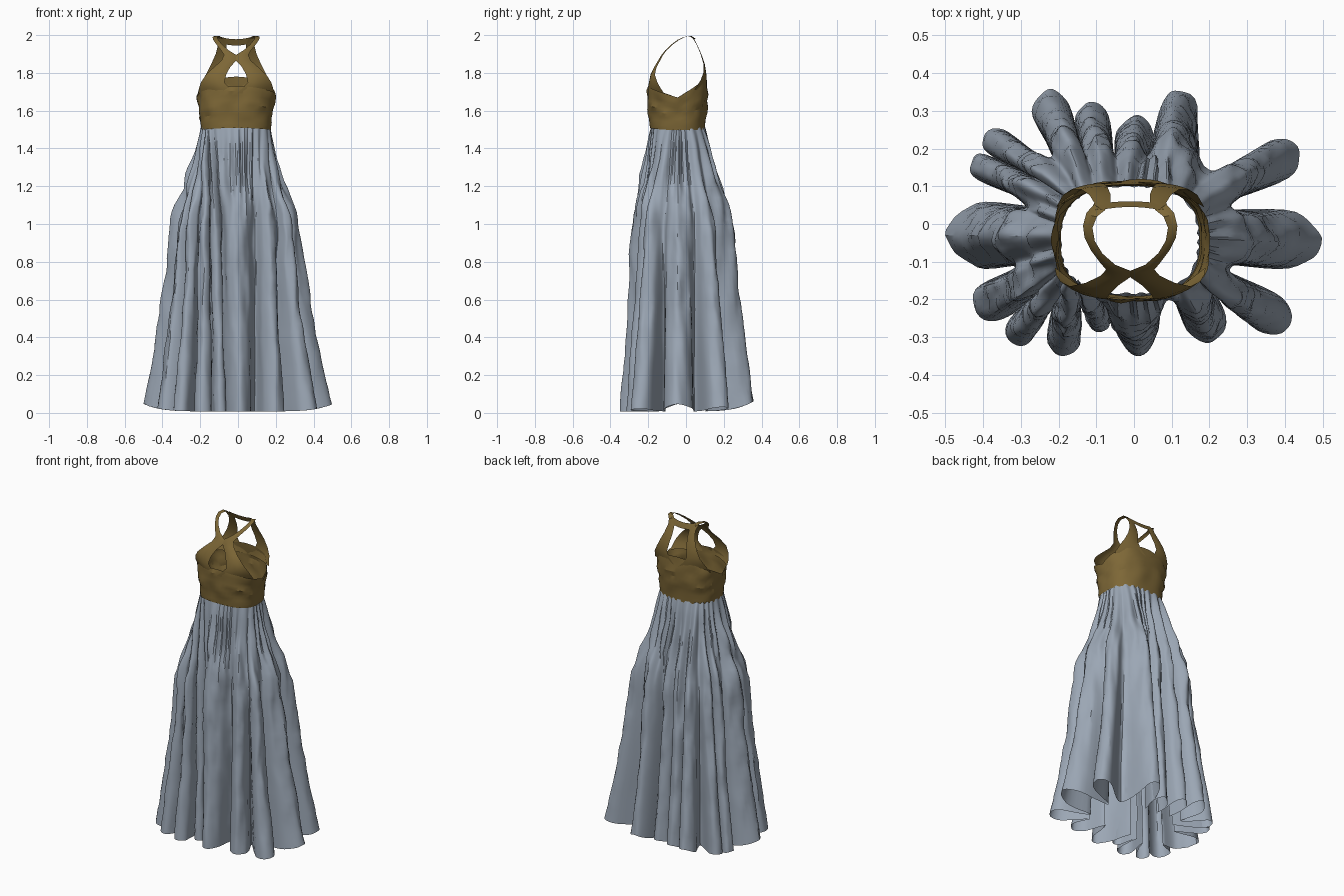
import bpy, math
from mathutils import Vector, noise

if "Cube" in bpy.data.objects:
    bpy.data.objects.remove(bpy.data.objects["Cube"])


def material(name, rgb):
    m = bpy.data.materials.new(name)
    m.diffuse_color = (*rgb, 1)
    m.use_nodes = True
    m.node_tree.nodes["Principled BSDF"].inputs["Base Color"].default_value = m.diffuse_color
    return m


fabric = material("grey blue fabric", (0.33, 0.385, 0.46))
bronze = material("bronze brown fabric", (0.205, 0.135, 0.037))


def grid(name, rows, mat, closed=False, angle=35):
    """Surface through equally long rows of points."""
    n = len(rows[0])
    verts = [tuple(p) for r in rows for p in r]
    faces = []
    for i in range(len(rows) - 1):
        for j in range(n if closed else n - 1):
            k = (j + 1) % n
            faces.append((i * n + j, i * n + k, (i + 1) * n + k, (i + 1) * n + j))
    me = bpy.data.meshes.new(name)
    me.from_pydata(verts, [], faces)
    me.materials.append(mat)
    ob = bpy.data.objects.new(name, me)
    bpy.context.collection.objects.link(ob)
    bpy.ops.object.select_all(action='DESELECT')
    ob.select_set(True)
    bpy.context.view_layer.objects.active = ob
    bpy.ops.object.shade_smooth_by_angle(angle=math.radians(angle))
    return ob


def lerp_table(table, x):
    for (x0, y0), (x1, y1) in zip(table, table[1:]):
        if x <= x1:
            return y0 + (y1 - y0) * (x - x0) / (x1 - x0)
    return table[-1][1]


def oval(a, cx, cy, rx, ry, n):
    """Point on a squared-off ellipse."""
    c, s = math.cos(a), math.sin(a)
    r = (abs(c) ** n + abs(s) ** n) ** (-1 / n)
    return cx + rx * c * r, cy + ry * s * r


# --- Skirt: hem folds as tip x, tip y, half width, following valley x, y ---
folds = [
    (0.495, -0.05, 0.075, 0.28, 0.07), (0.435, 0.195, 0.055, 0.23, 0.15),
    (0.11, 0.355, 0.05, 0.04, 0.17), (0.01, 0.29, 0.05, -0.05, 0.20),
    (-0.12, 0.325, 0.045, -0.15, 0.22), (-0.23, 0.355, 0.05, -0.26, 0.23),
    (-0.40, 0.225, 0.04, -0.23, 0.14), (-0.435, 0.16, 0.035, -0.32, 0.08),
    (-0.50, -0.03, 0.085, -0.40, -0.14), (-0.40, -0.255, 0.06, -0.28, -0.18),
    (-0.32, -0.32, 0.04, -0.22, -0.19), (-0.19, -0.35, 0.045, -0.13, -0.15),
    (-0.09, -0.285, 0.03, -0.06, -0.12), (0.01, -0.35, 0.05, 0.07, -0.14),
    (0.21, -0.315, 0.055, 0.24, -0.18), (0.405, -0.275, 0.055, 0.28, -0.13),
]
hem_ctrl, hip_ctrl, tags = [], [], []
for i, (x, y, w, vx, vy) in enumerate(folds):
    tip, v1 = Vector((x, y)), Vector((vx, vy))
    v0 = Vector(folds[i - 1][3:])
    after = Vector(folds[(i + 1) % len(folds)][:2])
    d = (tip - (v0 + v1) / 2).normalized()
    p = Vector((-d.y, d.x))
    a0, a1 = math.atan2(v0.y + 0.04, v0.x), math.atan2(v1.y + 0.04, v1.x)
    if a1 < a0:
        a1 += 2 * math.pi
    lobe = [tip - p * w - d * w, tip, tip + p * w - d * w]
    # hem valleys tuck in under the fuller hips
    inner = Vector(oval(a1, -0.012, -0.042, 0.19, 0.15, 2.6))
    hem_ctrl += lobe + [v1.lerp(inner, 0.45)]
    hip_ctrl += lobe + [v1.lerp((tip + after) / 2, 0.5)]
    tags += [(a0, a1, 0.25), (a0, a1, 0.5), (a0, a1, 0.75), (a0, a1, 1.0)]

SUB, N = 6, len(hem_ctrl)


def spline(pts, i, t):
    p0, p1, p2, p3 = (pts[(i + k) % N] for k in (-1, 0, 1, 2))
    return 0.5 * (2 * p1 + (p2 - p0) * t + (2 * p0 - 5 * p1 + 4 * p2 - p3) * t * t
                  + (3 * p1 - p0 - 3 * p2 + p3) * t ** 3)


columns = []                                # hem point, hip point, waist angle
for i in range(N):
    for s in range(SUB):
        t = s / SUB
        a0, a1, f = tags[(i + 1) % N]
        columns.append((spline(hem_ctrl, i, t), spline(hip_ctrl, i, t),
                        a0 + (a1 - a0) * (f - 0.25 + 0.25 * t)))

flare = [(0, 0), (0.1, 0.11), (0.2, 0.28), (0.29, 0.46), (0.36, 0.55),
         (0.6, 0.68), (0.75, 0.79), (1, 1)]
rows = []
ROWS = 36
for r in range(ROWS + 1):
    h = r / ROWS
    t = lerp_table(flare, h)
    ty = t ** 0.82
    mix = min(1, max(0, (h - 0.25) / 0.6))
    gather = 0.009 * math.exp(-((h - 0.14) / 0.13) ** 2)
    row = []
    for hem, hip, a in columns:
        pt = hip.lerp(hem, mix)
        wx, wy = oval(a, -0.012, -0.042, 0.182, 0.142, 2.6)
        tx = t ** (1 + 0.18 * min(1, max(0, pt.x / 0.2)))      # slimmer right hip
        x, y = wx + (pt.x - wx) * tx, wy + (pt.y - wy) * ty
        zb = 0.008 + 0.036 * (abs(pt.x) / 0.49) ** 6 + 0.05 * (max(0, pt.y) / 0.35) ** 4
        z = 1.51 + (zb - 1.51) * h
        # gathers under the waist and crumples down the cloth
        g = gather * math.sin(a * 27 + 2 * math.sin(a * 5))
        g += 0.026 * min(1, h * 5) * (1 - 0.7 * h) * noise.noise((x * 17, y * 17, z * 4))
        g += 0.010 * min(1, h * 5) * (1 - 0.6 * h) * noise.noise((x * 30, y * 30, z * 14))
        row.append((x + g * math.cos(a), y + g * math.sin(a), z))
    rows.append(row)
grid("skirt", rows, fabric, closed=True, angle=30)

# --- Bodice: tube with an upper edge that dips under the arms ---
CX = -0.01
size = [(1.49, 0.183), (1.56, 0.191), (1.64, 0.203), (1.70, 0.208), (1.8, 0.19)]
depth = [(1.49, 0.145), (1.56, 0.149), (1.64, 0.156), (1.70, 0.158), (1.8, 0.152)]
rows = []
for r in range(10):
    row = []
    for j in range(56):
        a = 2 * math.pi * j / 56
        s = math.sin(a)
        top = 1.67 + (0.11 if s > 0 else 0.06) * abs(s) ** 1.1
        low = 1.497 + 0.012 * max(0, -s) ** 2
        z = low + (top - low) * r / 9
        x, y = oval(a, CX, -0.045, lerp_table(size, z), lerp_table(depth, z), 2.6)
        k = 0.013 * min(1, r / 3) * noise.noise((x * 14, y * 14, z * 24))
        row.append((x + k * math.cos(a), y + k * s, z))
    rows.append(row)
grid("bodice", rows, bronze, closed=True, angle=20)


def panel(name, edges, bulge):
    """Mirrored pair of cloth strips from (z, inner x, y, outer x, y) edges."""
    for side, label in ((1, "right"), (-1, "left")):
        rows = []
        for z, xi, yi, xo, yo in edges:
            row = []
            for k in range(5):
                f = k / 4
                y = yi + (yo - yi) * f + bulge * 4 * f * (1 - f) * (xo - xi) / 0.2
                row.append((CX + side * (xi + (xo - xi) * f), y, z))
            rows.append(row)
        grid(f"{name}_{label}", rows, bronze)


# --- Front halter: keyhole, narrow crossing, neck loop over the shoulders ---
panel("front_halter", [
    (1.69, 0, -0.203, 0.200, -0.115), (1.72, 0.035, -0.202, 0.196, -0.135),
    (1.75, 0.062, -0.196, 0.186, -0.152), (1.79, 0.053, -0.184, 0.160, -0.165),
    (1.83, 0.032, -0.163, 0.118, -0.156), (1.865, 0.0, -0.141, 0.078, -0.137),
    (1.895, 0.0, -0.124, 0.064, -0.121), (1.92, 0.040, -0.108, 0.080, -0.102),
    (1.95, 0.074, -0.078, 0.104, -0.070), (1.975, 0.094, -0.045, 0.121, -0.036),
    (1.99, 0.100, -0.01, 0.125, -0.005), (1.995, 0.088, 0.02, 0.116, 0.03),
    (1.98, 0.065, 0.038, 0.095, 0.052)], -0.022)

# --- Back straps from the neck loop to the back of the bodice ---
panel("back_strap", [
    (1.985, 0.068, 0.037, 0.105, 0.035), (1.95, 0.052, 0.056, 0.095, 0.056),
    (1.90, 0.052, 0.078, 0.108, 0.077), (1.85, 0.060, 0.097, 0.13, 0.092),
    (1.80, 0.070, 0.107, 0.155, 0.092), (1.76, 0.05, 0.110, 0.178, 0.077),
    (1.71, 0.0, 0.112, 0.196, 0.045)], 0.012)

# --- Back neck band joining the two straps ---
rows = []
for k in range(9):
    u = -1 + k / 4
    x, lift = CX + 0.08 * u, 0.012 * u * u
    rows.append([(x, 0.045 - 0.008 * u * u, 1.978 + lift), (x, 0.06 - 0.006 * u * u, 1.945 + lift)])
grid("back_neck_band", rows, bronze)
